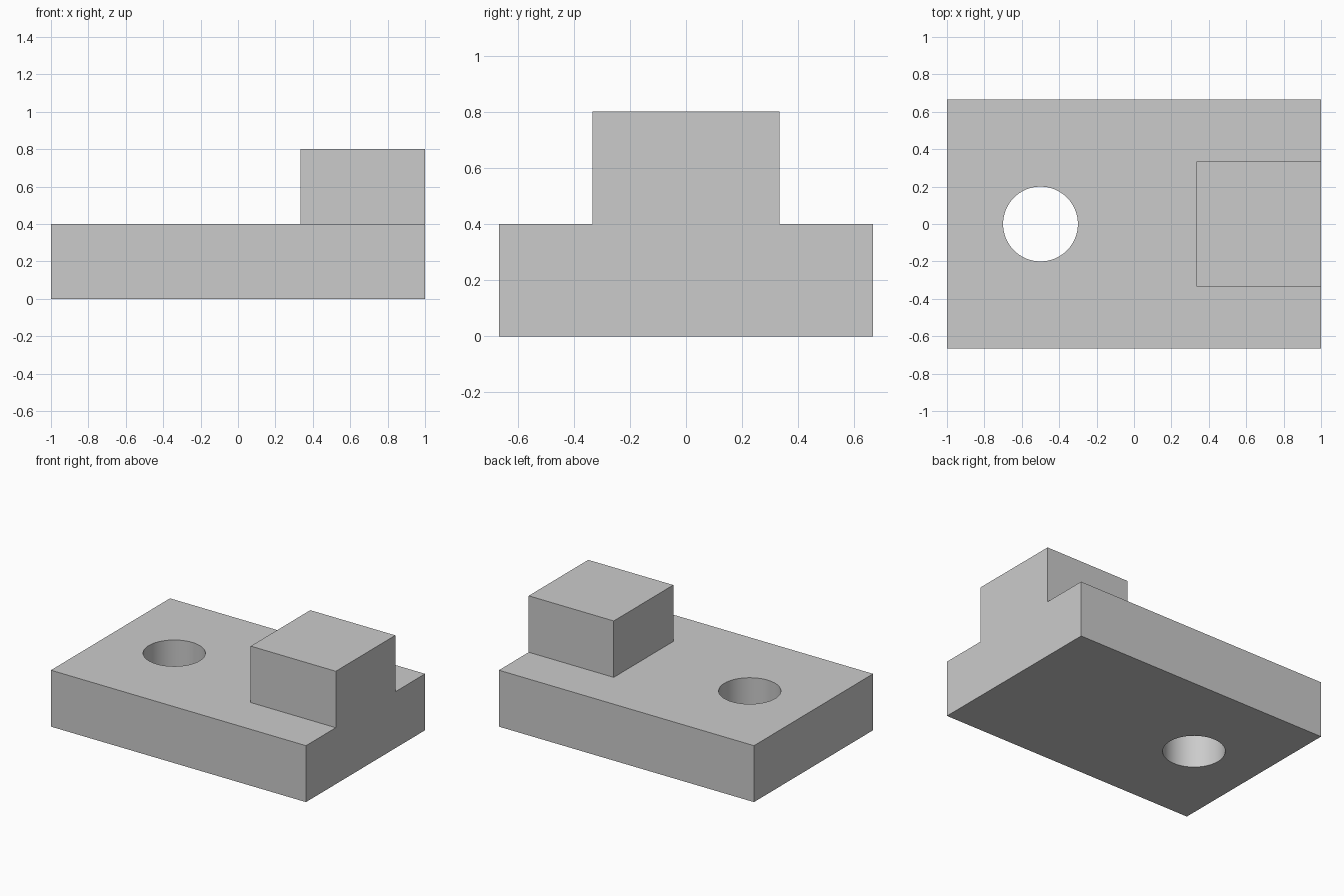
import bpy

default_cube = bpy.data.objects.get("Cube")
if default_cube:
    bpy.data.objects.remove(default_cube, do_unlink=True)

# Single flat grey
grey = bpy.data.materials.new("light_grey")
grey.use_nodes = True
colour = (0.6, 0.6, 0.6, 1)
grey.diffuse_color = colour
grey.node_tree.nodes["Principled BSDF"].inputs["Base Color"].default_value = colour


def box(name, low, high):
    """Axis-aligned box between two corners."""
    centre = [(a + b) / 2 for a, b in zip(low, high)]
    bpy.ops.mesh.primitive_cube_add(size=1, location=centre)
    obj = bpy.context.object
    obj.name = name
    obj.scale = [b - a for a, b in zip(low, high)]
    bpy.ops.object.transform_apply(location=True, rotation=False, scale=True)
    obj.data.materials.append(grey)
    return obj


def boolean(target, tool, operation):
    """Combine tool into target and remove the tool."""
    mod = target.modifiers.new(operation.title(), "BOOLEAN")
    mod.operation = operation
    mod.solver = "EXACT"
    mod.object = tool
    tool.hide_render = True
    bpy.context.view_layer.objects.active = target
    bpy.ops.object.modifier_apply(modifier=mod.name)
    bpy.data.objects.remove(tool, do_unlink=True)


third = 1 / 3

# Base slab, with the raised block sunk into it and flush with its end
base_plate = box("base_plate", (-1, -2 * third, 0), (1, 2 * third, 0.4))
raised_block = box("raised_block", (third, -third, 0.2), (1, third, 0.8))
boolean(base_plate, raised_block, "UNION")

# Round through hole
bpy.ops.mesh.primitive_cylinder_add(vertices=64, radius=0.2, depth=1, location=(-0.5, 0, 0.2))
hole_cutter = bpy.context.object
hole_cutter.name = "hole_cutter"
hole_cutter.data.materials.append(grey)
boolean(base_plate, hole_cutter, "DIFFERENCE")

# Smooth hole wall, sharp edges elsewhere
bpy.ops.object.select_all(action="DESELECT")
base_plate.select_set(True)
bpy.context.view_layer.objects.active = base_plate
bpy.ops.object.shade_smooth_by_angle()
base_plate.name = "plate_with_block_and_hole"
